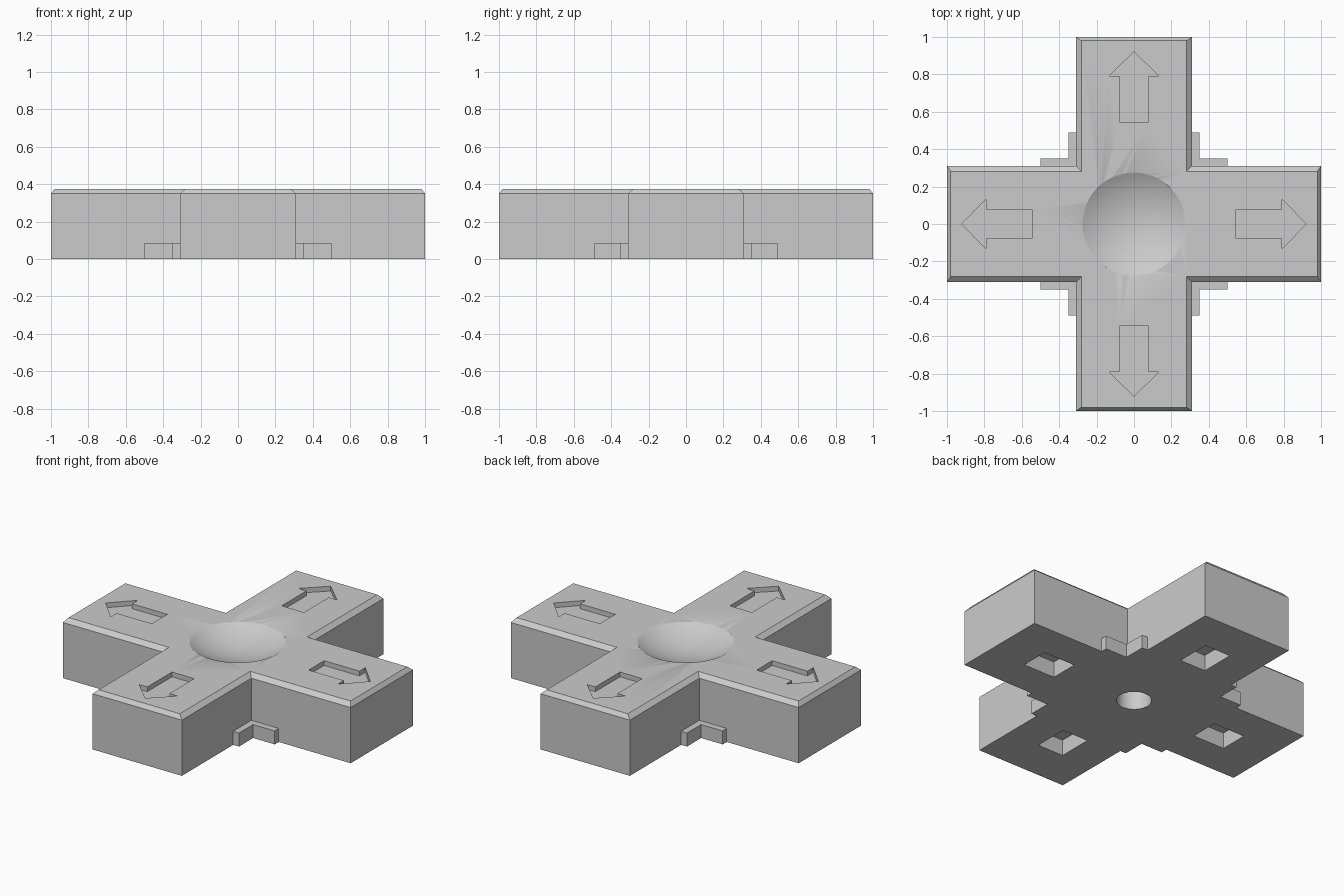
import bpy, bmesh, math
from mathutils import Matrix, Vector

cube = bpy.data.objects.get("Cube")
if cube:
    bpy.data.objects.remove(cube, do_unlink=True)

grey = bpy.data.materials.new("plain grey")
grey.use_nodes = True
grey.diffuse_color = (0.6, 0.6, 0.6, 1)
grey.node_tree.nodes["Principled BSDF"].inputs["Base Color"].default_value = (0.6, 0.6, 0.6, 1)

ARM, TOP, SHOULDER = 0.31, 0.375, 0.35
BOWL_R, BOWL_SPHERE = 0.275, 0.55


def loft(bm, rings):
    """Closed solid through a stack of (outline, z) rings."""
    loops = [[bm.verts.new((x, y, z)) for x, y in pts] for pts, z in rings]
    n = len(loops[0])
    faces = [bm.faces.new(loops[0]), bm.faces.new(loops[-1])]
    for a, b in zip(loops, loops[1:]):
        for i in range(n):
            j = (i + 1) % n
            faces.append(bm.faces.new((a[i], a[j], b[j], b[i])))
    bmesh.ops.recalc_face_normals(bm, faces=faces)


def make(name, bm):
    mesh = bpy.data.meshes.new(name)
    bm.to_mesh(mesh)
    bm.free()
    mesh.materials.append(grey)
    obj = bpy.data.objects.new(name, mesh)
    bpy.context.collection.objects.link(obj)
    return obj


def turn(pts, quarter):
    rot = Matrix.Rotation(quarter * math.pi / 2, 2)
    return [tuple(rot @ Vector(p)) for p in pts]


def cross(end, half):
    arm = [(half, -half), (end, -half), (end, half)]
    return [p for q in range(4) for p in turn(arm, q)]


# Cross-shaped body with chamfered top edges
bm = bmesh.new()
loft(bm, [(cross(1, ARM), 0), (cross(1, ARM), SHOULDER), (cross(0.98, 0.282), TOP)])
body = make("cross_body", bm)

# Cutter: arrows on top, rectangular pockets below, on each arm
bm = bmesh.new()
side = [(0.545, 0.077), (0.79, 0.077), (0.79, 0.135)]
arrow = side + [(0.92, 0)] + [(x, -y) for x, y in reversed(side)]
pocket = [(0.52, -0.09), (0.74, -0.09), (0.74, 0.09), (0.52, 0.09)]
for q in range(4):
    loft(bm, [(turn(arrow, q), TOP - 0.03), (turn(arrow, q), TOP + 0.1)])
    loft(bm, [(turn(pocket, q), -0.1), (turn(pocket, q), 0.1)])

# Cutter: shallow round bowl and blind round hole underneath
lift = math.sqrt(BOWL_SPHERE ** 2 - BOWL_R ** 2)
bmesh.ops.create_uvsphere(bm, u_segments=96, v_segments=96, radius=BOWL_SPHERE,
                          matrix=Matrix.Translation((0, 0, TOP + lift)))
circle = [(0.1 * math.cos(t * math.tau / 48), 0.1 * math.sin(t * math.tau / 48)) for t in range(48)]
loft(bm, [(circle, -0.1), (circle, 0.2)])
cutter = make("recess_cutter", bm)
cutter.hide_render = True

cut = body.modifiers.new("recesses", "BOOLEAN")
cut.operation, cut.solver, cut.object = "DIFFERENCE", "EXACT", cutter
bpy.ops.object.select_all(action="DESELECT")
bpy.context.view_layer.objects.active = body
body.select_set(True)
bpy.ops.object.modifier_apply(modifier=cut.name)
bpy.data.objects.remove(cutter, do_unlink=True)
bpy.ops.object.shade_smooth_by_angle(angle=math.radians(25))

# Small L-shaped brackets in the four inner corners
ell = [(ARM, ARM), (0.5, ARM), (0.5, 0.35), (0.35, 0.35), (0.35, 0.49), (ARM, 0.49)]
for sx, xname in ((1, "left"), (-1, "right")):
    for sy, yname in ((-1, "front"), (1, "back")):
        bm = bmesh.new()
        outline = [(sx * x, sy * y) for x, y in ell]
        loft(bm, [(outline, 0), (outline, 0.085)])
        make(f"{yname}_{xname}_corner_bracket", bm)
